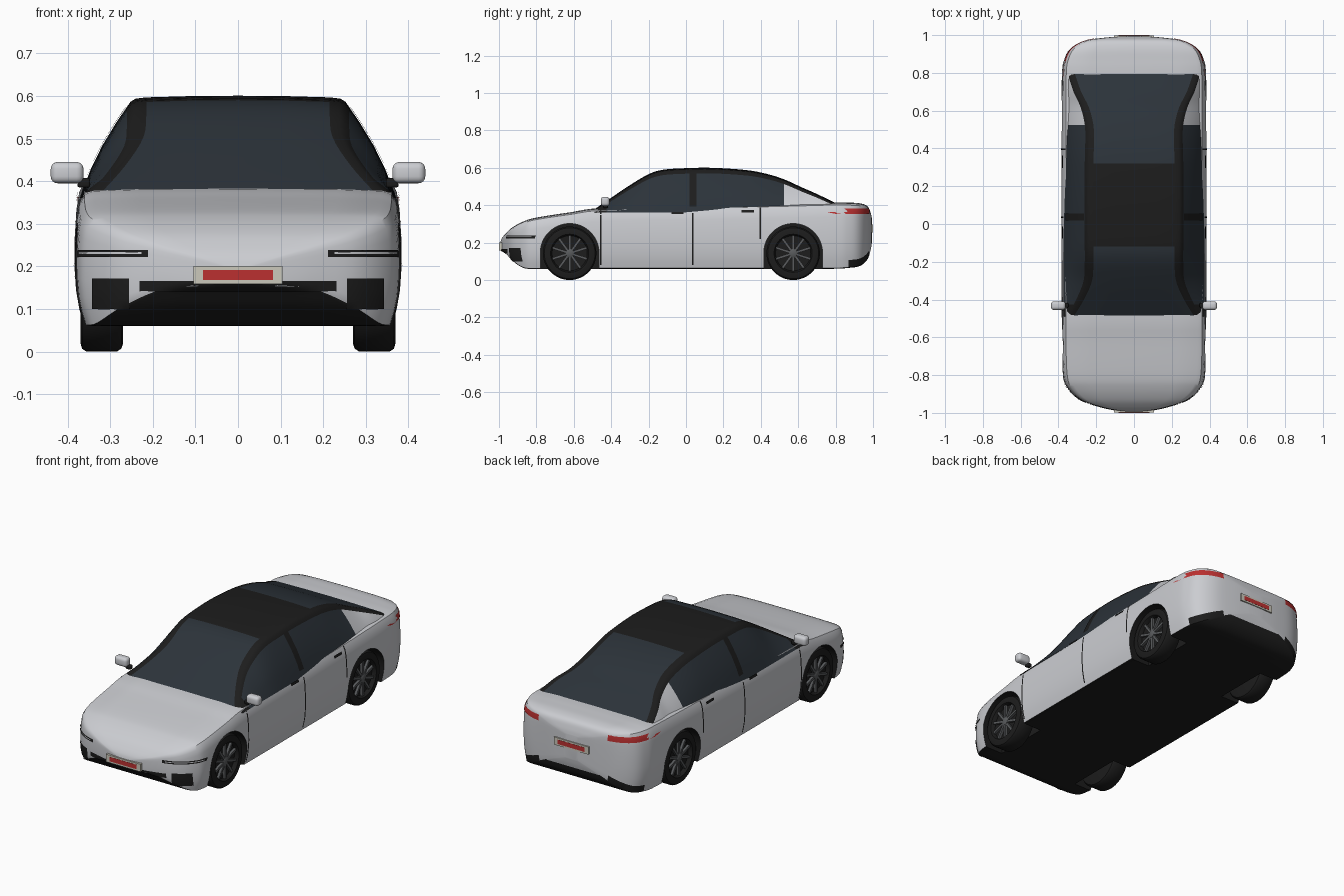
import bpy, bmesh
from math import pi, sin, cos
from mathutils import Vector, Matrix
from mathutils.bvhtree import BVHTree

if "Cube" in bpy.data.objects:
    bpy.data.objects.remove(bpy.data.objects["Cube"])


def material(name, r, g, b):
    m = bpy.data.materials.new(name)
    m.diffuse_color = (r, g, b, 1)
    m.use_nodes = True
    m.node_tree.nodes["Principled BSDF"].inputs["Base Color"].default_value = m.diffuse_color
    return m


SILVER = material("silver_paint", .60, .61, .64)
BLACK = material("black_trim", .012, .012, .012)
GLASS = material("dark_glass", .025, .033, .042)
RED = material("red_lens", .5, .03, .03)
CREAM = material("plate_cream", .6, .58, .5)
ALLOY = material("dark_alloy", .10, .105, .11)


def make(name, bm, mats, angle=35):
    me = bpy.data.meshes.new(name)
    bm.to_mesh(me)
    ob = bpy.data.objects.new(name, me)
    bpy.context.collection.objects.link(ob)
    for m in mats:
        me.materials.append(m)
    smooth(ob, angle)
    return ob


def smooth(ob, angle=35):
    bpy.ops.object.select_all(action='DESELECT')
    ob.select_set(True)
    bpy.context.view_layer.objects.active = ob
    bpy.ops.object.shade_smooth_by_angle(angle=angle * pi / 180)


def spline(rows, n):
    """Catmull-Rom through rows, n steps per span"""
    out = []
    for i in range(len(rows) - 1):
        a, b = rows[max(i - 1, 0)], rows[i]
        c, d = rows[i + 1], rows[min(i + 2, len(rows) - 1)]
        for k in range(n):
            t = k / n
            out.append([.5 * (2 * q + (r - p) * t + (2 * p - 5 * q + 4 * r - s) * t * t
                        + (3 * q - p - 3 * r + s) * t ** 3) for p, q, r, s in zip(a, b, c, d)])
    return out + [list(rows[-1])]


def loft(sections):
    """sections: (y, half profile from x=0 or outer base up to x=0); mirrored and capped"""
    bm = bmesh.new()
    rings = []
    for y, half in sections:
        full = half + [(-x, z) for x, z in reversed(half) if x > 1e-6]
        rings.append([bm.verts.new((x, y, z)) for x, z in full])
    n = len(rings[0])
    for a, b in zip(rings, rings[1:]):
        for i in range(n):
            bm.faces.new((a[i], a[(i + 1) % n], b[(i + 1) % n], b[i]))
    bm.faces.new(rings[0])
    bm.faces.new(rings[-1])
    bmesh.ops.recalc_face_normals(bm, faces=bm.faces)
    bm.normal_update()
    return bm


# Lower body: y, half width, bottom z, top z
body_rows = [(-.993, .03, .168, .20), (-.985, .10, .155, .222), (-.965, .19, .145, .248),
             (-.93, .285, .105, .28), (-.87, .35, .065, .313), (-.8, .376, .06, .334),
             (-.62, .383, .06, .362), (-.45, .383, .06, .385), (0, .384, .06, .395),
             (.5, .384, .06, .407), (.78, .382, .06, .415), (.87, .37, .065, .414),
             (.93, .335, .075, .41), (.97, .26, .11, .395), (.987, .15, .16, .36), (.994, .04, .2, .33)]
shape = [(0, 0), (.5, 0), (.9, 0), (.945, .01), (.97, .12), (.99, .25), (1, .42), (.998, .6),
         (.988, .78), (.972, .89), (.94, .96), (.88, .985), (.6, .996), (0, 1)]
bm = loft([(y, [(w * fx, zb + (zt - zb) * fz) for fx, fz in shape])
           for y, w, zb, zt in spline(body_rows, 5)])
for f in bm.faces:
    c = f.calc_center_median()
    under = f.normal.z < -.45 and c.z < .15
    if under or (c.y > .87 and c.z < .09 + (c.y - .87) * .5):
        f.material_index = 1
body_tree = BVHTree.FromBMesh(bm)
body = make("lower_body", bm, [SILVER, BLACK])

# Wheel arches cut out of the body
WHEELS = (-.622, .573)
cutters = []
for y in WHEELS:
    for s in (-1, 1):
        cb = bmesh.new()
        arc = [(y + .157 * cos(a * pi / 24), .145 + .157 * sin(a * pi / 24)) for a in range(25)]
        pts = [(y + .157, -.1)] + arc + [(y - .157, -.1)]
        face = cb.faces.new([cb.verts.new((s * .25, p, q)) for p, q in pts])
        ext = bmesh.ops.extrude_face_region(cb, geom=[face])
        bmesh.ops.translate(cb, vec=(s * .25, 0, 0),
                            verts=[v for v in ext['geom'] if isinstance(v, bmesh.types.BMVert)])
        bmesh.ops.recalc_face_normals(cb, faces=cb.faces)
        for f in cb.faces:
            f.material_index = 1
        cut = make("arch_cutter", cb, [SILVER, BLACK])
        cut.hide_render = True
        cutters.append(cut)
        mod = body.modifiers.new("arch", 'BOOLEAN')
        mod.operation, mod.solver, mod.object = 'DIFFERENCE', 'EXACT', cut
dg = bpy.context.evaluated_depsgraph_get()
body.data = bpy.data.meshes.new_from_object(body.evaluated_get(dg))
body.modifiers.clear()
for c in cutters:
    bpy.data.objects.remove(c)
smooth(body)

# Cabin: y, roof edge half width, roof z
cabin_rows = [(-.49, .355, .378), (-.40, .30, .44), (-.30, .257, .507), (-.20, .25, .566),
              (-.12, .25, .59), (0, .252, .598), (.14, .252, .6), (.32, .25, .588), (.43, .247, .568),
              (.525, .25, .538), (.62, .275, .495), (.70, .315, .46), (.80, .35, .412)]


def cabin_half(xe, zt):
    base, half = .36, []
    ze = zt - .014
    for t in (0, .3, .55, .78, .93, 1):
        bulge = .012 * sin(pi * t) * (zt - base) / .24
        half.append((.372 + (xe - .372) * t + bulge, base + (ze - base) * t))
    return half + [(xe - .012, zt - .007), (xe - .035, zt - .004), (xe * .45, zt - .001), (0, zt)]


bm = loft([(y, cabin_half(xe, zt)) for y, xe, zt in spline(cabin_rows, 4)])
n_half = 10
bm.faces.ensure_lookup_table()
ring = 2 * n_half - 1
for k, f in enumerate(bm.faces):
    i, y = k % ring, f.calc_center_median().y
    i = min(i, ring - 2 - i) if i < ring - 1 else 0
    if i < 4:                                   # side windows and rear pillar
        f.material_index = 1 if -.43 < y < .525 else (0 if y > 0 else 2)
    elif i < 7 or -.12 < y < .32:               # roof rails and roof
        f.material_index = 2
    else:                                       # windscreen and rear window
        f.material_index = 1
cabin_tree = BVHTree.FromBMesh(bm)
make("cabin", bm, [SILVER, GLASS, BLACK], 50)


def patch(name, mat, side, u0, u1, v0, v1, nu=8, nv=3, off=.003, tree=body_tree):
    """Thin trim panel laid on the surface: side is 'front', 'rear', 1 or -1"""
    pb = bmesh.new()
    grid = []
    for i in range(nu + 1):
        col = []
        for j in range(nv + 1):
            u, v = u0 + (u1 - u0) * i / nu, v0 + (v1 - v0) * j / nv
            if side in ('front', 'rear'):
                d = Vector((0, 1 if side == 'front' else -1, 0))
                o = Vector((u, -2 * d.y, v))
            else:
                d, o = Vector((-side, 0, 0)), Vector((2 * side, u, v))
            p, n, _, _ = tree.ray_cast(o, d)
            col.append(pb.verts.new(p + (n if n.dot(d) < 0 else -n) * off) if p else None)
        grid.append(col)
    for a, b in zip(grid, grid[1:]):
        for j in range(nv):
            q = (a[j], b[j], b[j + 1], a[j + 1])
            if all(q):
                f = pb.faces.new(q)
                f.normal_update()
                if f.normal.dot(d) > 0:
                    f.normal_flip()
    return make(name, pb, [mat], 60)


# Lights, intakes, shut lines and handles
patch("lower_grille", BLACK, 'front', -.23, .23, .142, .166, 24)
for s in (-1, 1):
    patch("headlight", BLACK, 'front', s * .21, s * .374, .222, .238, 14)
    patch("headlight_strip", SILVER, 'front', s * .225, s * .37, .229, .233, 14, 1, .005)
    patch("side_intake", BLACK, 'front', s * .255, s * .34, .10, .172, 10, 6)
    patch("tail_light", RED, 'rear', s * .21, s * .374, .352, .382, 16)
    for y, z in ((-.455, .37), (.037, .383), (.397, .388)):
        patch("door_gap", BLACK, s, y - .004, y + .004, .08 if y < .3 else .22, z, 1, 10, .0015)
    for y, z in ((-.045, .357), (.33, .366)):
        patch("door_handle", BLACK, s, y - .033, y + .033, z - .006, z + .005, 4, 1, .006)
    patch("door_pillar", BLACK, s, .018, .056, .392, .572, 2, 10, .003, cabin_tree)


def box(name, mat, centre, size, bevel=0):
    b = bmesh.new()
    bmesh.ops.create_cube(b, size=1, matrix=Matrix.Translation(centre) @ Matrix.Diagonal((*size, 1)))
    if bevel:
        bmesh.ops.bevel(b, geom=b.edges[:], offset=bevel, segments=4, profile=.5, affect='EDGES')
    return make(name, b, [mat])


# Number plates (blank) and mirrors
for d, z in ((-1, .18), (1, .275)):
    box("plate", CREAM, (0, d * .991, z), (.21, .016, .042))
    box("plate_inset", RED, (0, d * .9925, z), (.165, .015, .024))
for s in (-1, 1):
    box("door_mirror", SILVER, (s * .401, -.432, .42), (.077, .046, .05), .016)
    box("mirror_stalk", BLACK, (s * .362, -.43, .396), (.03, .025, .022), .006)

# Wheels: lathed tyre, dished rim and ten spokes
def lathe(profile, steps=48):
    b = bmesh.new()
    vs = [b.verts.new((x, 0, r)) for x, r in profile]
    es = [b.edges.new(p) for p in zip(vs, vs[1:])]
    bmesh.ops.spin(b, geom=vs + es, cent=(0, 0, 0), axis=(1, 0, 0), angle=2 * pi, steps=steps)
    bmesh.ops.remove_doubles(b, verts=b.verts, dist=1e-5)
    bmesh.ops.recalc_face_normals(b, faces=b.faces)
    return b


tyre = make("tyre", lathe([(-.05, 0), (-.05, .125), (-.046, .136), (-.036, .143), (.036, .143),
                           (.046, .136), (.05, .122), (.05, .102), (.044, .098), (.028, .094),
                           (.024, 0)]), [BLACK])
rb = lathe([(.02, .022), (.042, .022), (.046, .014), (.046, 0)], 24)
for k in range(10):
    m = Matrix.Rotation(k * pi / 5, 4, 'X') @ Matrix.Translation((.034, 0, .056))
    bmesh.ops.create_cube(rb, size=1, matrix=m @ Matrix.Diagonal((.014, .013, .08, 1)))
spokes = make("wheel_spokes", rb, [ALLOY])
for part in (tyre, spokes):
    for y in WHEELS:
        for s in (-1, 1):
            ob = bpy.data.objects.new(part.name + "_corner", part.data)
            bpy.context.collection.objects.link(ob)
            ob.location = (s * .32, y, .143)
            ob.rotation_euler.z = 0 if s > 0 else pi
    bpy.data.objects.remove(part)
